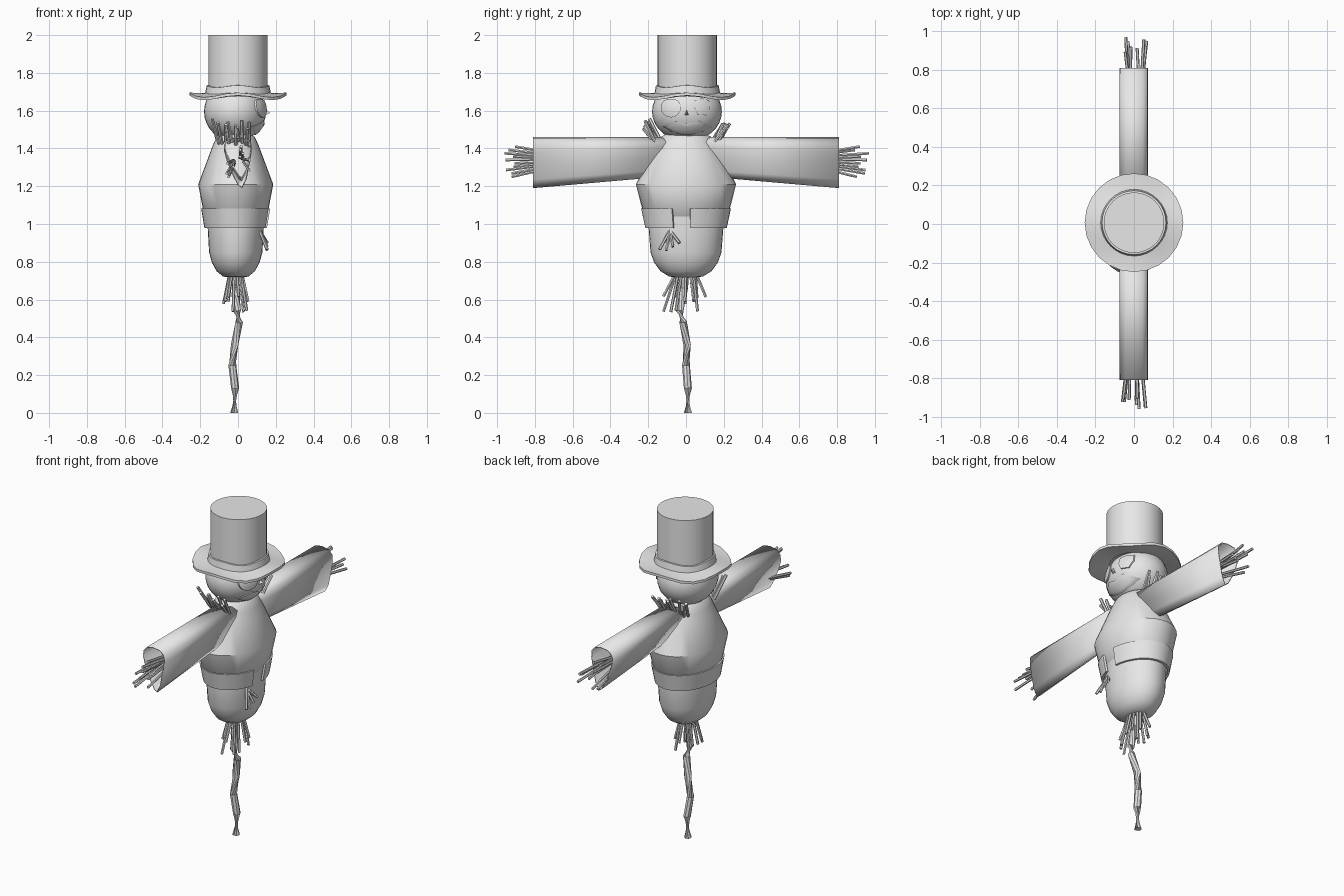
import bpy, bmesh, math, random
from mathutils import Vector

random.seed(4)
cube = bpy.data.objects.get("Cube")
if cube:
    bpy.data.objects.remove(cube, do_unlink=True)

grey = bpy.data.materials.new("plain_grey")
grey.use_nodes = True
GREY = (0.8, 0.8, 0.8, 1)
grey.diffuse_color = GREY
grey.node_tree.nodes["Principled BSDF"].inputs["Base Color"].default_value = GREY


def finish(name, bm, angle=35):
    bmesh.ops.recalc_face_normals(bm, faces=bm.faces)
    mesh = bpy.data.meshes.new(name)
    bm.to_mesh(mesh)
    bm.free()
    mesh.materials.append(grey)
    obj = bpy.data.objects.new(name, mesh)
    bpy.context.collection.objects.link(obj)
    bpy.ops.object.select_all(action='DESELECT')
    obj.select_set(True)
    bpy.context.view_layer.objects.active = obj
    bpy.ops.object.shade_smooth_by_angle(angle=math.radians(angle))
    return obj


def bridge(bm, a, b, closed=True):
    n = len(a)
    for i in range(n if closed else n - 1):
        j = (i + 1) % n
        bm.faces.new((a[i], a[j], b[j], b[i]))


def lathe(name, profile, cx=0, cy=0, squash=1, segs=24, wave=None,
          start=0, sweep=math.tau, loop=False, cap=True):
    """Turn a (radius, height) profile; squash narrows it along x."""
    bm = bmesh.new()
    closed = sweep > 6.28
    steps = segs if closed else segs + 1
    rings = []
    for r, z in profile:
        ring = []
        for i in range(steps):
            a = start + sweep * i / segs
            dz = wave(a, r) if wave else 0
            ring.append(bm.verts.new((cx + r * squash * math.cos(a),
                                      cy + r * math.sin(a), z + dz)))
        rings.append(ring)
    for a, b in zip(rings, rings[1:]):
        bridge(bm, a, b, closed)
    if loop:
        bridge(bm, rings[-1], rings[0], closed)
        if not closed:
            for k in (0, -1):
                bm.faces.new([ring[k] for ring in rings])
    elif cap:
        bm.faces.new(rings[0])
        bm.faces.new(rings[-1])
    return finish(name, bm)


def tube(bm, path, radius, sides=6):
    """Sweep a round section along a list of points."""
    pts = [Vector(p) for p in path]
    rings = []
    for k, p in enumerate(pts):
        d = pts[min(k + 1, len(pts) - 1)] - pts[max(k - 1, 0)]
        q = d.to_track_quat('Z', 'Y')
        rings.append([bm.verts.new(p + q @ Vector((radius * math.cos(t), radius * math.sin(t), 0)))
                      for t in (math.tau * i / sides for i in range(sides))])
    for a, b in zip(rings, rings[1:]):
        bridge(bm, a, b)
    bm.faces.new(rings[0])
    bm.faces.new(rings[-1])


def straws(name, pairs, radius=0.009):
    bm = bmesh.new()
    for a, b in pairs:
        tube(bm, (a, b), radius)
    return finish(name, bm)


u = random.uniform

# Shirt, open hem and trousers
CX = -0.012
lathe("shirt", [(0.1, 1.48), (0.135, 1.46), (0.16, 1.42), (0.185, 1.37), (0.265, 1.21),
                (0.232, 1.08), (0.19, 1.03)], CX, 0, 0.75, 32)
lathe("shirt_hem", [(0.238, 1.083), (0.216, 0.98), (0.2, 0.98), (0.222, 1.083)],
      CX, 0, 0.77, 40, start=0.1, sweep=math.tau - 0.42, loop=True)
lathe("trousers", [(0.2, 1.08), (0.198, 0.98), (0.188, 0.85), (0.168, 0.795),
                   (0.135, 0.75), (0.09, 0.722), (0.05, 0.717)], CX, 0, 0.75, 32)

# Support pole
bm = bmesh.new()
tube(bm, [(-0.02, 0.01, 0), (-0.015, 0.01, 0.13), (-0.03, 0, 0.25), (-0.018, 0.006, 0.36),
          (0.006, -0.015, 0.48), (-0.005, -0.033, 0.54), (-0.012, -0.01, 0.66),
          (-0.01, 0, 0.8)], 0.021, 8)
finish("pole", bm)

# Head
HEAD, SIZE = Vector((-0.016, 0.005, 1.595)), Vector((0.164, 0.185, 0.158))
bm = bmesh.new()
bmesh.ops.create_uvsphere(bm, u_segments=32, v_segments=16, radius=1)
bmesh.ops.scale(bm, vec=SIZE, verts=bm.verts)
bmesh.ops.translate(bm, vec=HEAD, verts=bm.verts)
finish("head", bm)


def on_head(y, z, lift):
    k = 1 - ((y - HEAD.y) / SIZE.y) ** 2 - ((z - HEAD.z) / SIZE.z) ** 2
    return Vector((HEAD.x + SIZE.x * math.sqrt(max(k, 0.01)) + lift, y, z))


def face_plate(name, outline, lift=0.008):
    """Thin patch that follows the front of the head."""
    bm = bmesh.new()
    n = len(outline)
    my, mz = (sum(p[i] for p in outline) / n for i in (0, 1))
    rings = []
    for t, h in ((0.25, lift), (0.5, lift), (0.75, lift), (1, lift), (1, -0.008)):
        rings.append([bm.verts.new(on_head(my + (y - my) * t, mz + (z - mz) * t, h))
                      for y, z in outline])
    for a, b in zip(rings, rings[1:]):
        bridge(bm, a, b)
    bm.faces.new(rings[0])
    finish(name, bm, 45)


# Face
face_plate("round_eye", [(-0.08 + 0.053 * math.cos(a), min(1.617 + 0.053 * math.sin(a), 1.66))
                         for a in (math.tau * i / 16 for i in range(16))])
face_plate("patch_eye", [(0.045, 1.655), (0.085, 1.665), (0.122, 1.655), (0.128, 1.615),
                         (0.105, 1.575), (0.06, 1.58), (0.045, 1.615)])
face_plate("mouth", [(-0.125, 1.515), (-0.09, 1.53), (-0.055, 1.545), (0, 1.53), (0.07, 1.547),
                     (0.1, 1.53), (0.135, 1.513), (0.085, 1.487), (0.04, 1.475), (0, 1.471),
                     (-0.04, 1.476), (-0.08, 1.489)])
bm = bmesh.new()
base = [bm.verts.new((0.11, y, z)) for y, z in ((-0.022, 1.562), (0.028, 1.562), (0.004, 1.63))]
tip = bm.verts.new((0.172, 0.003, 1.588))
for i in range(3):
    bm.faces.new((base[i], base[(i + 1) % 3], tip))
bm.faces.new(base)
finish("nose", bm)


# Top hat
def ripple(a, r):
    return 0.012 * math.cos(4 * a) * max(0, r - 0.14) / 0.11


lathe("hat_brim", [(0.14, 1.698), (0.2, 1.686), (0.256, 1.683), (0.256, 1.668),
                   (0.2, 1.67), (0.14, 1.68)], 0, 0.007, segs=24, wave=ripple, loop=True)
lathe("hat_crown", [(0.157, 1.69), (0.157, 2.0)], 0, 0.007, segs=32)
lathe("hat_band", [(0.174, 1.685), (0.166, 1.728), (0.15, 1.73), (0.15, 1.685)], 0, 0.007,
      segs=32, wave=lambda a, r: 0.006 * math.cos(4 * a), loop=True)

# Sleeves with straw hands, and straw at both sides of the neck
CUFF = [(0, 1.46), (0.045, 1.452), (0.07, 1.425), (0.073, 1.385), (0.062, 1.32), (0.045, 1.235),
        (0.022, 1.19), (0, 1.205), (-0.03, 1.26), (-0.06, 1.335), (-0.075, 1.39),
        (-0.07, 1.425), (-0.045, 1.452)]
for label, side in (("right", -1), ("left", 1)):
    bm = bmesh.new()
    loops = [[bm.verts.new((x, side * y, 1.46 - (1.46 - z) * drop)) for x, z in CUFF]
             for y, drop in ((0.1, 0.77), (0.81, 1))]
    bridge(bm, *loops)
    sleeve = finish(label + "_sleeve", bm, 40)
    wall = sleeve.modifiers.new("cloth", 'SOLIDIFY')
    wall.thickness = 0.006
    wall.offset = -1

    hand = []
    for i in range(10):
        h = i / 9
        x = u(-0.035, 0.035)
        hand.append(((x, side * 0.62, 1.34 + 0.04 * (h - 0.5)),
                     (x * 1.4 + u(-0.03, 0.03), side * u(0.89, 0.972), 1.25 + 0.16 * h)))
    straws(label + "_hand_straw", hand, 0.008)

    neck = []
    for i in range(10):
        x = -0.12 + 0.19 * i / 9
        y = 0.2 * math.sqrt(1 - (x / 0.2) ** 2)
        neck.append(((x * 0.85, side * (y - 0.035), 1.41 + u(0, 0.03)),
                     (x + u(-0.02, 0.02), side * (y + u(0.01, 0.035)), u(1.5, 1.565))))
    straws(label + "_neck_straw", neck)

# Straw below the trousers and poking through the front tear
tail = []
for i in range(14):
    a = math.tau * i / 14
    c, s = math.cos(a), math.sin(a)
    tail.append(((-0.012 + 0.03 * c, 0.05 * s, 0.75),
                 (-0.012 + 0.065 * c, u(0.05, 0.12) * s - 0.005, u(0.53, 0.62))))
straws("tail_straw", tail, 0.008)
straws("tear_straw", [((0.115, -0.085, 0.965), (0.155, y, z)) for y, z in
                      ((-0.14, 0.865), (-0.105, 0.86), (-0.07, 0.88), (-0.035, 0.9))], 0.008)
